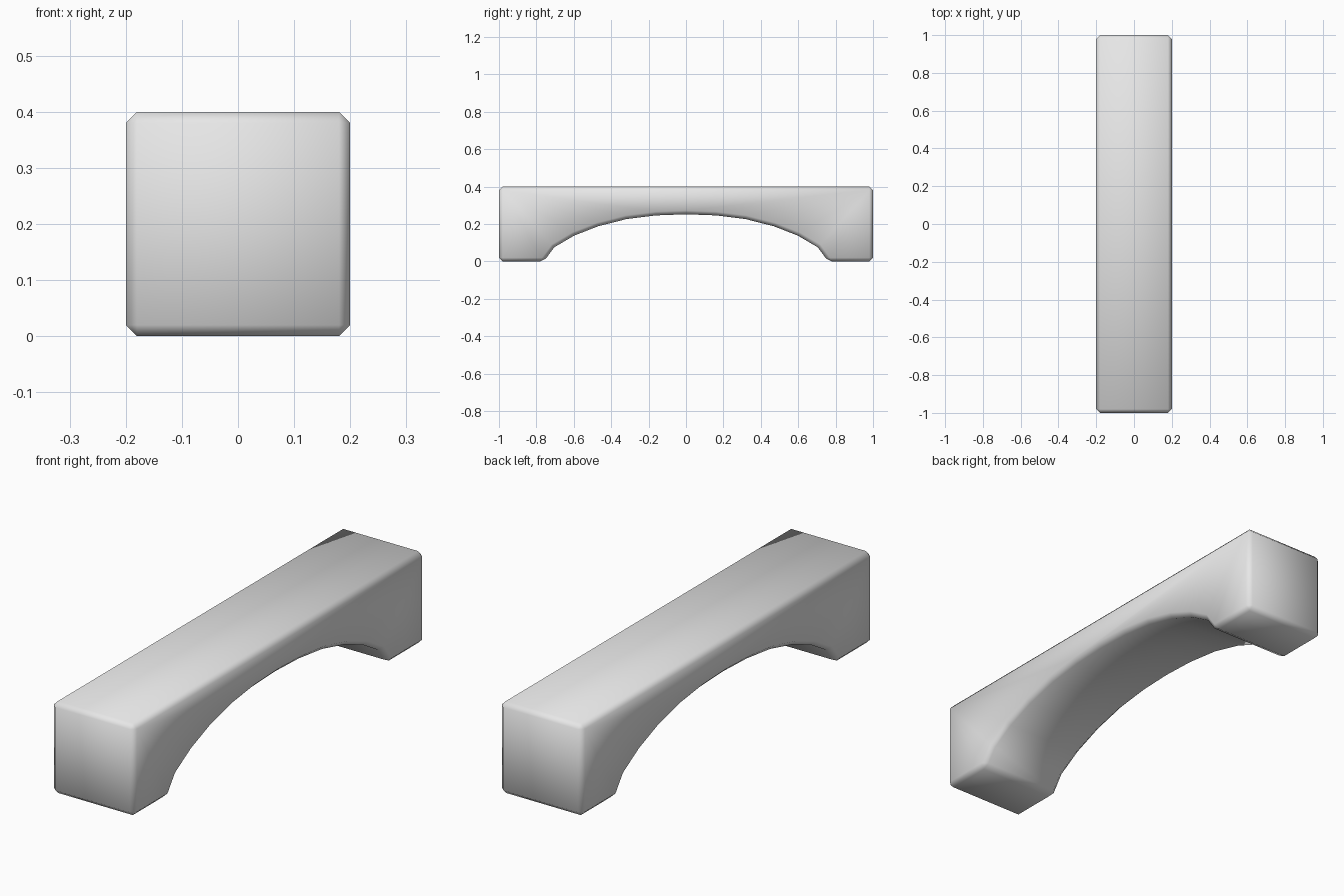
import bpy
import bmesh

default_cube = bpy.data.objects.get("Cube")
if default_cube:
    bpy.data.objects.remove(default_cube, do_unlink=True)

# Plain grey material
grey = bpy.data.materials.new("plain grey")
grey.use_nodes = True
colour = (0.8, 0.8, 0.8, 1)
grey.diffuse_color = colour
grey.node_tree.nodes["Principled BSDF"].inputs["Base Color"].default_value = colour

# Side profile: shallow arch cut out of the underside, mirrored front to back
HALF_WIDTH, HALF_LENGTH, HEIGHT = 0.2, 1.0, 0.4
half_arch = [(0.76, 0), (0.705, 0.075), (0.6, 0.137), (0.47, 0.188),
             (0.32, 0.226), (0.16, 0.246)]
arch = [(-y, z) for y, z in half_arch] + [(0, 0.252)] + half_arch[::-1]
profile = ([(-HALF_LENGTH, HEIGHT), (-HALF_LENGTH, 0)] + arch
           + [(HALF_LENGTH, 0), (HALF_LENGTH, HEIGHT)])

# Extrude the profile across the width
bm = bmesh.new()
side = bm.faces.new([bm.verts.new((-HALF_WIDTH, y, z)) for y, z in profile])
extruded = bmesh.ops.extrude_face_region(bm, geom=[side], use_keep_orig=True)
moved = [g for g in extruded["geom"] if isinstance(g, bmesh.types.BMVert)]
bmesh.ops.translate(bm, verts=moved, vec=(2 * HALF_WIDTH, 0, 0))
bmesh.ops.recalc_face_normals(bm, faces=bm.faces)
for face in bm.faces:
    face.smooth = True

mesh = bpy.data.meshes.new("arched_block")
bm.to_mesh(mesh)
bm.free()
mesh.materials.append(grey)
block = bpy.data.objects.new("arched_block", mesh)
bpy.context.collection.objects.link(block)

# Softly shaded chamfer on every sharp edge
bevel = block.modifiers.new("edge chamfer", "BEVEL")
bevel.width = 0.02
bevel.segments = 1
bevel.limit_method = "ANGLE"
bevel.angle_limit = 0.52
